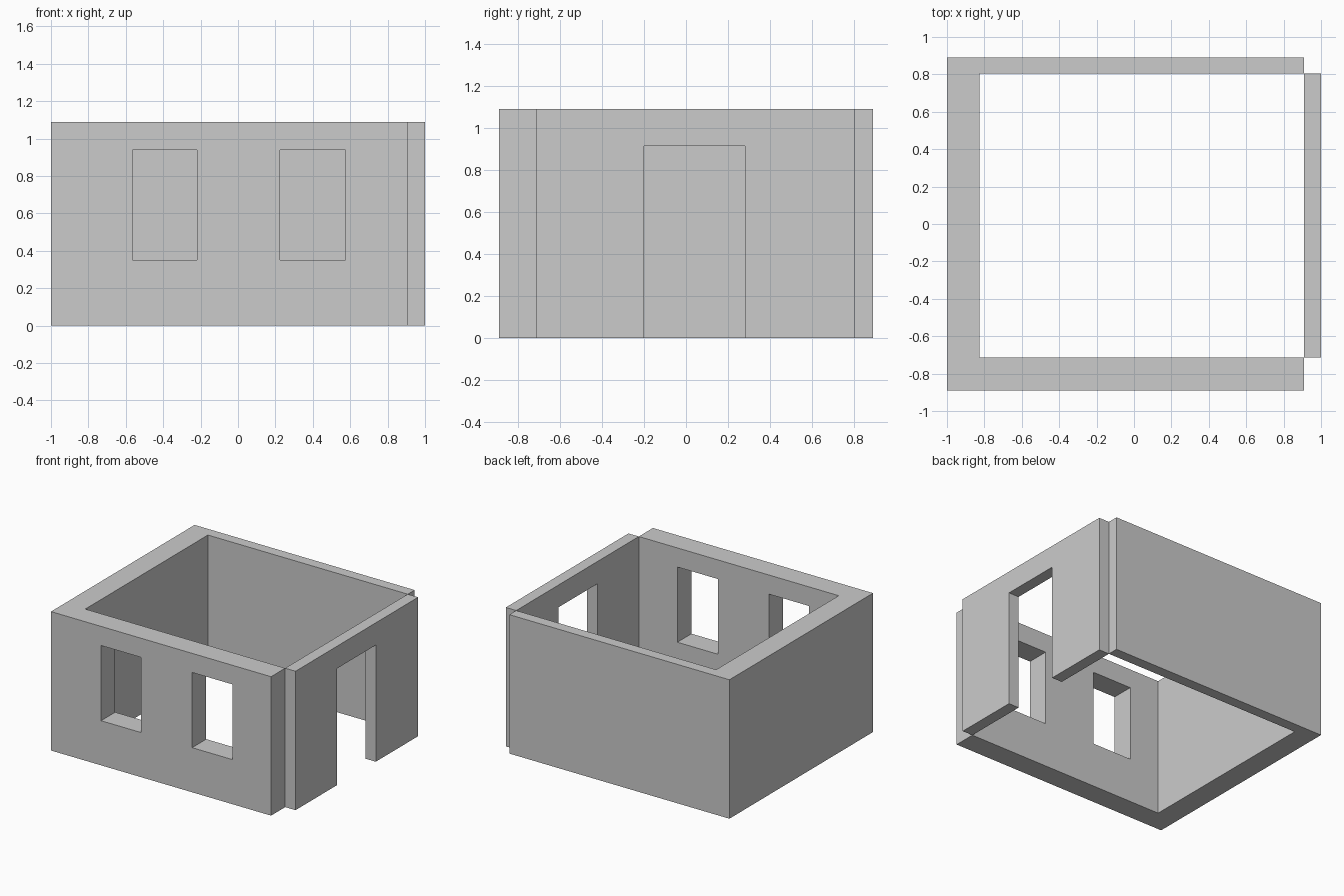
import bpy, bmesh
from mathutils import Vector

if "Cube" in bpy.data.objects:
    bpy.data.objects.remove(bpy.data.objects["Cube"])

HEIGHT = 1.09


def prism(name, points, direction):
    """Extrude a closed outline of 3D points along a direction."""
    bm = bmesh.new()
    face = bm.faces.new([bm.verts.new(p) for p in points])
    out = bmesh.ops.extrude_face_region(bm, geom=[face])
    verts = [g for g in out["geom"] if isinstance(g, bmesh.types.BMVert)]
    bmesh.ops.translate(bm, verts=verts, vec=Vector(direction))
    bmesh.ops.recalc_face_normals(bm, faces=bm.faces[:])
    mesh = bpy.data.meshes.new(name)
    bm.to_mesh(mesh)
    bm.free()
    obj = bpy.data.objects.new(name, mesh)
    bpy.context.collection.objects.link(obj)
    return obj


# U-shaped shell: thick front and left walls, thin back wall
plan = [(-1, -0.89), (0.91, -0.89), (0.91, -0.715), (-0.825, -0.715),
        (-0.825, 0.805), (0.91, 0.805), (0.91, 0.89), (-1, 0.89)]
shell = prism("outer_walls", [(x, y, 0) for x, y in plan], (0, 0, HEIGHT))

# Two window openings through the front wall
for side, x0, x1 in (("left", -0.565, -0.22), ("right", 0.225, 0.575)):
    outline = [(x0, -1, 0.35), (x1, -1, 0.35), (x1, -1, 0.94), (x0, -1, 0.94)]
    cutter = prism(side + "_window_cutter", outline, (0, 0.4, 0))
    cutter.hide_render = True
    cutter.hide_set(True)
    cut = shell.modifiers.new(side + "_window", "BOOLEAN")
    cut.operation = "DIFFERENCE"
    cut.solver = "EXACT"
    cut.object = cutter

# Thin right wall with a doorway, offset outside the shell's end
door = [(-0.715, 0), (-0.2, 0), (-0.2, 0.915), (0.28, 0.915),
        (0.28, 0), (0.805, 0), (0.805, HEIGHT), (-0.715, HEIGHT)]
prism("door_wall", [(0.91, y, z) for y, z in door], (0.09, 0, 0))
